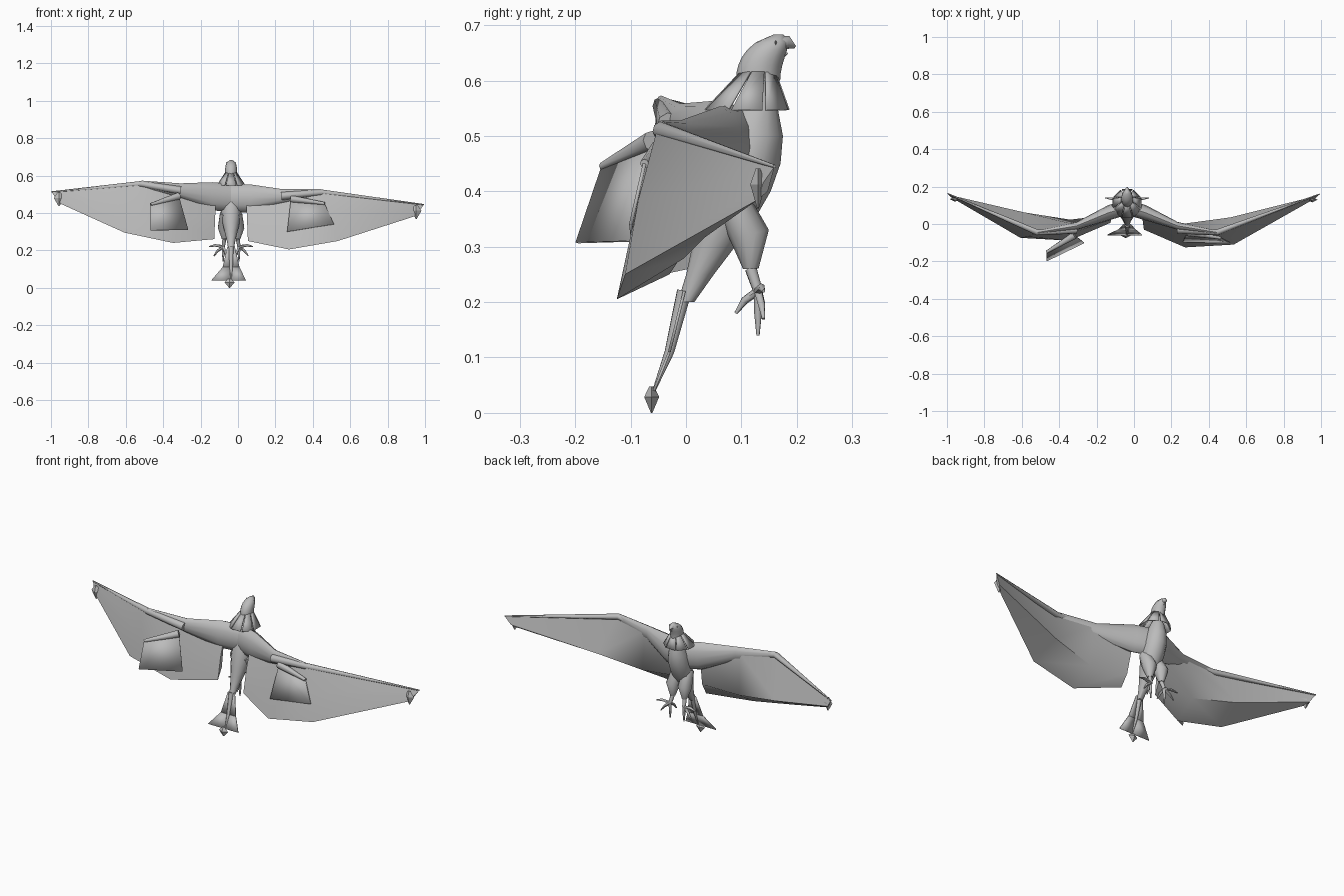
import bpy, bmesh, math
from mathutils import Vector

if "Cube" in bpy.data.objects:
    bpy.data.objects.remove(bpy.data.objects["Cube"], do_unlink=True)

grey = bpy.data.materials.new("feather grey")
grey.use_nodes = True
grey.diffuse_color = (0.5, 0.5, 0.5, 1)
grey.node_tree.nodes["Principled BSDF"].inputs["Base Color"].default_value = grey.diffuse_color

MIDDLE = -0.037  # centre line of the body
SIDES = {"left": 1, "right": -1}
ACROSS, FORWARD, UP = Vector((1, 0, 0)), Vector((0, 1, 0)), Vector((0, 0, 1))


def place(x, y, z, side=1):
    """Point at a distance x to one side of the body's centre line."""
    return Vector((MIDDLE + side * x, y, z))


def finish(name, bm, crease=45):
    bmesh.ops.recalc_face_normals(bm, faces=bm.faces)
    mesh = bpy.data.meshes.new(name)
    bm.to_mesh(mesh)
    bm.free()
    mesh.materials.append(grey)
    part = bpy.data.objects.new(name, mesh)
    bpy.context.collection.objects.link(part)
    bpy.ops.object.select_all(action='DESELECT')
    part.select_set(True)
    bpy.context.view_layer.objects.active = part
    bpy.ops.object.shade_smooth_by_angle(angle=math.radians(crease))
    return part


def loft(name, loops, crease=45):
    """Skin a row of equal closed loops and cap both ends."""
    bm = bmesh.new()
    rows = [[bm.verts.new(point) for point in loop] for loop in loops]
    for row, following in zip(rows, rows[1:]):
        for i in range(len(row)):
            bm.faces.new((row[i - 1], row[i], following[i], following[i - 1]))
    bm.faces.new(rows[0])
    bm.faces.new(rows[-1])
    return finish(name, bm, crease)


def ring(centre, first_axis, second_axis, sides=12):
    angles = [math.tau * i / sides for i in range(sides)]
    return [centre + first_axis * math.cos(a) + second_axis * math.sin(a) for a in angles]


def tube(name, points, radii, sides=8):
    """Round tube whose rings stand square to the path."""
    loops = []
    for i, (point, radius) in enumerate(zip(points, radii)):
        before, after = points[max(i - 1, 0)], points[min(i + 1, len(points) - 1)]
        along = (after - before).normalized()
        across = along.cross(Vector((0.3, 1, 0.1))).normalized()
        loops.append(ring(point, across * radius, along.cross(across) * radius, sides))
    return loft(name, loops, 60)


def plate(name, points, thickness=0.006):
    bm = bmesh.new()
    bm.faces.new([bm.verts.new(point) for point in points])
    part = finish(name, bm)
    solid = part.modifiers.new("thickness", 'SOLIDIFY')
    solid.thickness = thickness
    solid.offset = 0
    return part


def diamond(name, centre, width, height):
    loops = [ring(centre + UP * height * level, ACROSS * width * size, FORWARD * width * size / 2, 4)
             for level, size in ((-1, 0.1), (0.2, 1), (1, 0.3))]
    return loft(name, loops, 20)


def rounded_stack(name, steps, centre_at, radius_at, narrowing):
    """Stacked horizontal ellipses, with centre and radius given by rules."""
    loops = []
    for i in range(steps + 1):
        t = i / steps
        radius = radius_at(t)
        loops.append(ring(centre_at(t), ACROSS * radius * narrowing, FORWARD * radius))
    return loft(name, loops, 60)


# Trunk and neck lean forward as they rise
rounded_stack("body", 8,
              lambda t: place(0, 0.13 * math.sin(t * math.pi / 2), 0.2 + 0.4 * t),
              lambda t: 0.015 + 0.048 * math.sin(math.pi * t ** 1.3), 0.9)

# Head, beak and eyes
rounded_stack("head", 6,
              lambda t: place(0, 0.13 + 0.037 * t * t, 0.6 + 0.083 * t),
              lambda t: 0.04 * math.sqrt(1 - 0.95 * t ** 4), 0.8)
tube("upper_beak", [place(0, 0.16, 0.664), place(0, 0.185, 0.669), place(0, 0.197, 0.66)],
     (0.018, 0.012, 0.003))
tube("lower_beak", [place(0, 0.155, 0.635), place(0, 0.183, 0.65)], (0.012, 0.002))
for label, side in SIDES.items():
    diamond(label + "_eye", place(0.023, 0.162, 0.668, side), 0.004, 0.004)

# Collar of flared neck feathers
FEATHERS = 8
top_centre, hem_centre = place(0, 0.13, 0.615), place(0, 0.11, 0.547)
for i in range(FEATHERS):
    def rim(centre, radius, shift):
        angle = math.tau * (i + shift) / FEATHERS
        return centre + radius * (ACROSS * math.sin(angle) + FORWARD * math.cos(angle))
    plate("collar_feather", [rim(top_centre, 0.033, -0.45), rim(top_centre, 0.033, 0.45),
                             rim(hem_centre, 0.08, 0.45), rim(hem_centre, 0.08, -0.45)], 0.004)

# Tail shaft, fan and tip follow one bent line
tail_root, tail_bend, tail_end = place(0, -0.003, 0.22), place(0, -0.03, 0.11), place(0, -0.058, 0.04)
tube("tail_shaft", [tail_root, tail_bend, tail_end], (0.014, 0.009, 0.003))
for label, side in SIDES.items():
    outward = ACROSS * side
    plate(label + "_tail_feather", [tail_root, tail_root + outward * 0.02,
                                    tail_bend + outward * 0.045, tail_bend], 0.005)
    plate(label + "_tail_fan", [tail_bend, tail_bend + outward * 0.045,
                                tail_end + outward * (0.092 - side * 0.013), tail_end], 0.005)
diamond("tail_tip", place(-0.008, -0.062, 0.024), 0.027, 0.024)

# Legs with spread claws
TOE_REACH = [(0.075, 0.01, 0), (0.05, 0.01, -0.05), (0, 0, -0.08), (-0.01, -0.04, -0.04)]
for label, side in SIDES.items():
    hip, knee = place(0.03, 0.075, 0.4, side), place(0.036, 0.115, 0.32, side)
    hock, ankle = place(0.036, 0.117, 0.26, side), place(0.042, 0.13, 0.22, side)
    tube(label + "_thigh", [hip, knee, hock], (0.03, 0.036, 0.014), 10)
    tube(label + "_shank", [hock, ankle], (0.011, 0.009))
    for x, y, z in TOE_REACH:
        reach = Vector((side * x, y, z))
        knuckle = ankle + reach * 0.6 + UP * 0.007
        tube(label + "_toe", [ankle, knuckle, ankle + reach], (0.008, 0.007, 0.003), 6)


def wing(label, lift, tip, panel):
    side = SIDES[label]

    def at(x, y, z):
        # The lift grows from the shoulder outwards
        return place(x, y, z + lift * min(1, 2.5 * x), side)

    # Thin leading edge, thick ridge near the trailing edge
    leading = [at(0.08, 0.05, 0.49), at(0.29, 0, 0.5), at(0.49, -0.05, 0.52), tip]
    tip_corner = tip - side * ACROSS * 0.04 - FORWARD * 0.03 - UP * 0.06
    trailing = [at(0.09, -0.03, 0.25), at(0.31, -0.125, 0.205), at(0.57, -0.11, 0.25)]
    trailing = [point + FORWARD * lift * 0.8 for point in trailing] + [tip_corner]
    loops = []
    for front, rear, puff in zip(leading, trailing, (0.02, 0.09, 0.13, 0.01)):
        ridge = front.lerp(rear, 0.75) + FORWARD * puff
        loops.append([front, ridge, rear, front.lerp(rear, 0.5) - FORWARD * 0.006])
    loft(label + "_wing", loops, 50)

    # Muscled arm, then the long finger along the leading edge
    shoulder, upper_arm = at(0, 0.09, 0.48), at(0.1, 0.06, 0.478)
    elbow, wrist = at(0.27, -0.01, 0.49), at(0.48, -0.045, 0.51)
    loft(label + "_arm", [ring(centre, FORWARD * radius * 0.55, UP * radius) for centre, radius in
                          zip((shoulder, upper_arm, elbow, wrist), (0.075, 0.075, 0.038, 0.018))])
    tube(label + "_finger", [elbow - FORWARD * 0.02, wrist, tip], (0.022, 0.016, 0.003))
    diamond(label + "_wing_tip", tip_corner + UP * 0.02, 0.028, 0.036)

    # Covert panel hanging behind the arm, with a rolled top edge
    corners = [place(*corner, side) for corner in panel]
    plate(label + "_covert_panel", corners)
    tube(label + "_covert_roll", corners[:2], (0.02, 0.008))


wing("left", 0, place(1.03, 0.16, 0.445),
     [(0.32, -0.045, 0.475), (0.5, -0.075, 0.45), (0.55, -0.1, 0.34), (0.3, -0.095, 0.3)])
wing("right", 0.045, place(0.96, 0.163, 0.513, SIDES["right"]),
     [(0.28, -0.06, 0.49), (0.43, -0.15, 0.445), (0.43, -0.197, 0.307), (0.23, -0.1, 0.31)])
